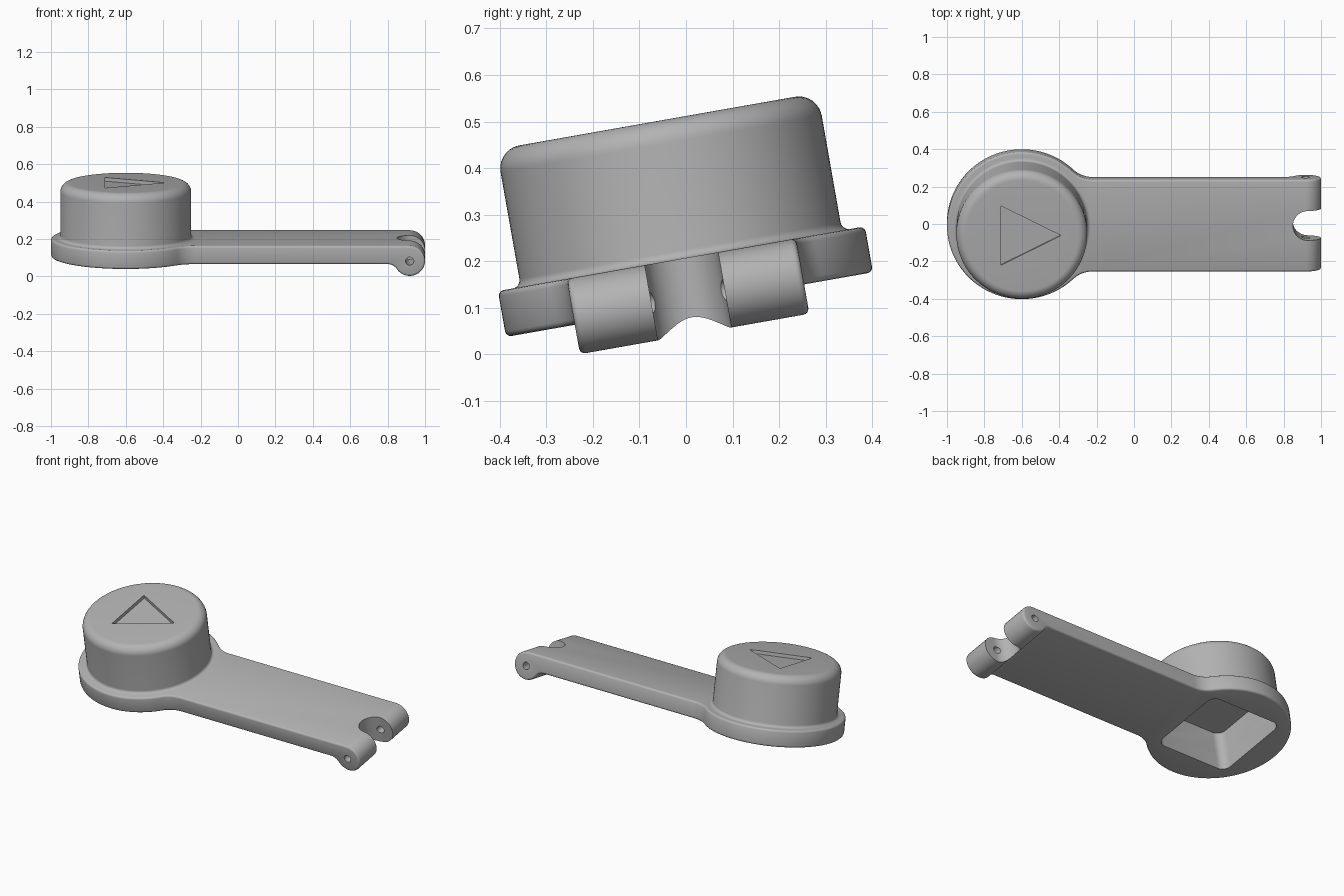
import bpy, bmesh, math
from mathutils import Matrix, Vector

cube = bpy.data.objects.get("Cube")
if cube:
    bpy.data.objects.remove(cube)

grey = bpy.data.materials.new("plain_grey")
grey.use_nodes = True
grey.diffuse_color = (0.45, 0.45, 0.45, 1)
grey.node_tree.nodes["Principled BSDF"].inputs["Base Color"].default_value = (0.45, 0.45, 0.45, 1)

DISC_X, DISC_R = -0.6, 0.4       # round end of the lever
ARM_W, THICK = 0.25, 0.1         # half width and plate thickness
PIN_X, PIN_Z, PIN_R = 0.918, 0.018, 0.082


def arc(cx, cy, r, a0, a1, n):
    """Points on an arc, angles in degrees."""
    return [(cx + r * math.cos(math.radians(a0 + (a1 - a0) * i / n)),
             cy + r * math.sin(math.radians(a0 + (a1 - a0) * i / n))) for i in range(n + 1)]


def make_object(name, bm):
    bmesh.ops.remove_doubles(bm, verts=bm.verts, dist=1e-5)
    bmesh.ops.recalc_face_normals(bm, faces=bm.faces)
    mesh = bpy.data.meshes.new(name)
    bm.to_mesh(mesh)
    bm.free()
    mesh.materials.append(grey)
    obj = bpy.data.objects.new(name, mesh)
    bpy.context.collection.objects.link(obj)
    return obj


def prism(name, points, low, high, along_y=False):
    """Extrude an outline along z, or a side profile along y."""
    bm = bmesh.new()
    place = (lambda p: (p[0], low, p[1])) if along_y else (lambda p: (p[0], p[1], low))
    face = bm.faces.new([bm.verts.new(place(p)) for p in points])
    moved = bmesh.ops.extrude_face_region(bm, geom=[face])["geom"]
    step = Vector((0, high - low, 0)) if along_y else Vector((0, 0, high - low))
    bmesh.ops.translate(bm, vec=step, verts=[g for g in moved if isinstance(g, bmesh.types.BMVert)])
    return make_object(name, bm)


def lathe(name, profile, x, steps=96):
    bm = bmesh.new()
    verts = [bm.verts.new((r, 0, z)) for r, z in profile]
    edges = [bm.edges.new(pair) for pair in zip(verts, verts[1:])]
    bmesh.ops.spin(bm, geom=verts + edges, cent=(0, 0, 0), axis=(0, 0, 1),
                   angle=math.tau, steps=steps)
    bmesh.ops.translate(bm, vec=(x, 0, 0), verts=bm.verts)
    return make_object(name, bm)


def apply_modifier(obj, mod):
    bpy.ops.object.select_all(action='DESELECT')
    obj.select_set(True)
    bpy.context.view_layer.objects.active = obj
    bpy.ops.object.modifier_apply(modifier=mod.name)


def boolean(obj, tool, operation='DIFFERENCE'):
    mod = obj.modifiers.new("cut", 'BOOLEAN')
    mod.operation, mod.object, mod.solver = operation, tool, 'EXACT'
    apply_modifier(obj, mod)


# Lever outline: round end blended into a straight arm
blend = 0.15
dx = math.sqrt((DISC_R + blend) ** 2 - (ARM_W + blend) ** 2)
tangent = math.degrees(math.atan2(ARM_W + blend, dx))
upper = arc(DISC_X + dx, ARM_W + blend, blend, 270, 180 + tangent, 12)
upper += arc(DISC_X, 0, DISC_R, tangent, 180, 48)[1:]
outline = [(1.1, ARM_W)] + upper
outline += [(x, -y) for x, y in reversed(outline[:-1])]

# Side profile: flat plate ending in a rounded knuckle with a fillet below
fillet = 0.06
fx = PIN_X - math.sqrt((PIN_R + fillet) ** 2 - (PIN_Z + fillet) ** 2)
lean = math.degrees(math.atan2(PIN_Z + fillet, PIN_X - fx))
side = [(-1.2, 0), (-1.2, THICK)]
side += arc(PIN_X, PIN_Z, PIN_R, 90, -180 - lean + 2 * lean, 40)
side += arc(fx, -fillet, fillet, lean, 90, 10)[1:]

lever = prism("lever_arm", outline, -0.3, 0.3)
profile_tool = prism("side_profile", side, -0.6, 0.6, along_y=True)
boolean(lever, profile_tool, 'INTERSECT')
bevel = lever.modifiers.new("soft_edges", 'BEVEL')
bevel.width, bevel.segments = 0.012, 3
bevel.limit_method, bevel.angle_limit = 'ANGLE', math.radians(50)
bevel.use_clamp_overlap = False
apply_modifier(lever, bevel)

# Round-ended slot and pin hole through the knuckles
slot = prism("slot_cutter", [(1.2, 0.08)] + arc(0.93, 0, 0.08, 90, 270, 32) + [(1.2, -0.08)], -0.3, 0.3)
pin = prism("pin_cutter", arc(PIN_X, PIN_Z, 0.022, 0, 360, 32)[:-1], -0.5, 0.5, along_y=True)
boolean(lever, slot)
boolean(lever, pin)

# Button with a rounded rim and a small cove at its foot
cap_profile = [(0, 0.095), (0.368, 0.095)]
cap_profile += arc(0.368, 0.118, 0.018, 270, 180, 6)
cap_profile += arc(0.30, 0.35, 0.05, 0, 90, 10) + [(0, 0.4)]
button = lathe("button", cap_profile, DISC_X)

# Engraved triangle on the button
triangle = prism("triangle_cutter", [(-0.71, -0.16), (-0.39, 0), (-0.71, 0.16)], 0.38, 0.5)
boolean(button, triangle)

# Square pocket under the button
half, corner = 0.24, 0.05
square = []
for i, (sx, sy) in enumerate([(1, 1), (-1, 1), (-1, -1), (1, -1)]):
    square += arc(DISC_X + sx * (half - corner), sy * (half - corner), corner, 90 * i, 90 * i + 90, 8)
pocket = prism("pocket_cutter", square, -0.2, 0.25)
boolean(lever, pocket)
boolean(button, pocket)

for tool in (profile_tool, slot, pin, triangle, pocket):
    bpy.data.objects.remove(tool)

# Tilt the whole part about its long axis
tilt = Matrix.Translation((0, 0.0075, 0.107)) @ Matrix.Rotation(math.radians(10), 4, 'X')
for obj in (lever, button):
    obj.data.transform(tilt)
    bpy.ops.object.select_all(action='DESELECT')
    obj.select_set(True)
    bpy.context.view_layer.objects.active = obj
    bpy.ops.object.shade_smooth_by_angle(angle=math.radians(35))
